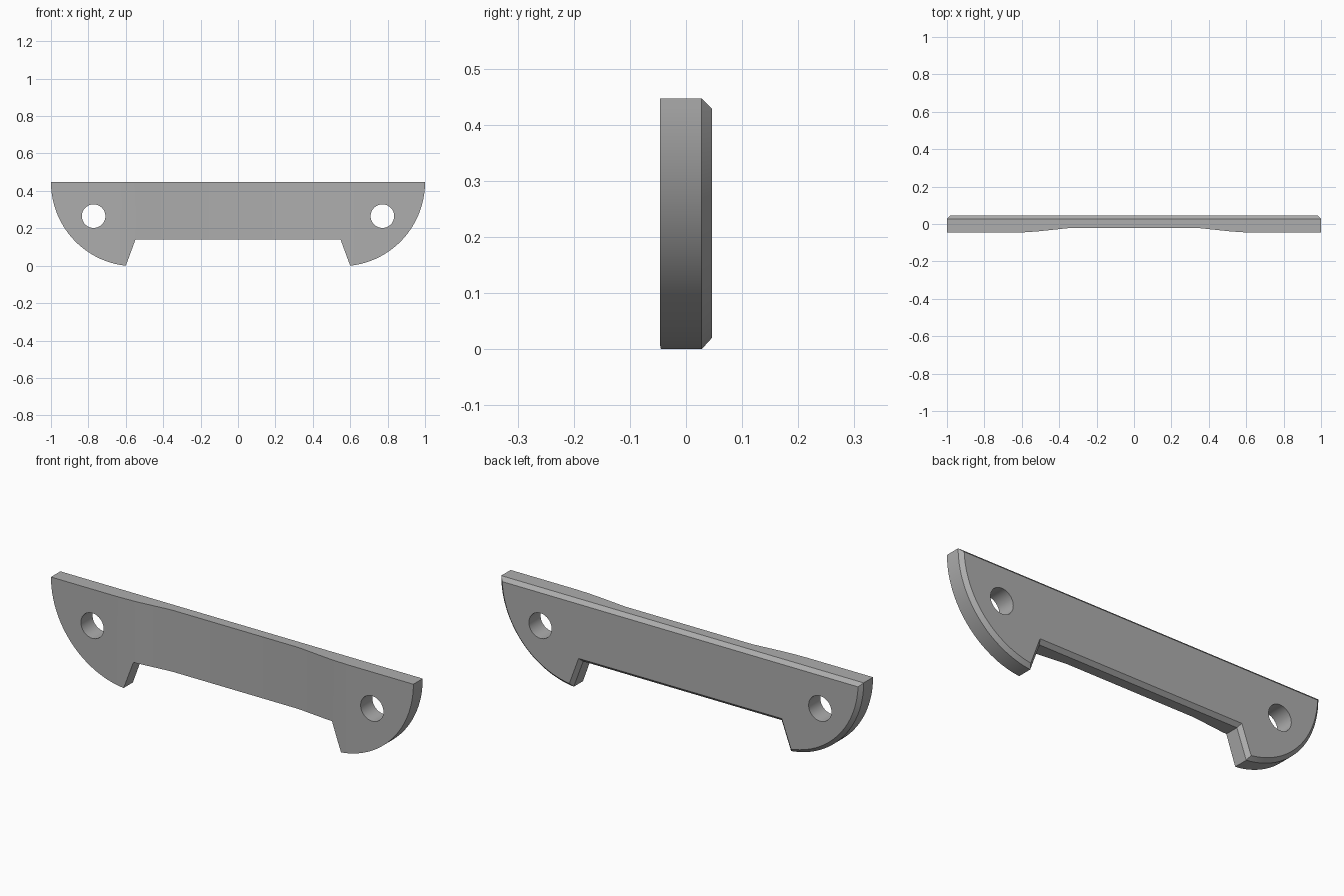
import bpy, bmesh, math
from mathutils import Vector

if "Cube" in bpy.data.objects:
    bpy.data.objects.remove(bpy.data.objects["Cube"])

grey = bpy.data.materials.new("plain grey")
grey.use_nodes = True
colour = (0.42, 0.42, 0.42, 1)
grey.diffuse_color = colour
grey.node_tree.nodes["Principled BSDF"].inputs["Base Color"].default_value = colour

FRONT, BACK, CHAMFER, HEIGHT = -0.046, 0.046, 0.018, 0.447


def loft(name, rings):
    """Closed solid through matching rings of points."""
    bm = bmesh.new()
    loops = [[bm.verts.new(p) for p in ring] for ring in rings]
    n = len(loops[0])
    for a, b in zip(loops, loops[1:]):
        for i in range(n):
            j = (i + 1) % n
            bm.faces.new((a[i], a[j], b[j], b[i]))
    bm.faces.new(loops[0])
    bm.faces.new(loops[-1])
    bmesh.ops.recalc_face_normals(bm, faces=bm.faces)
    mesh = bpy.data.meshes.new(name)
    bm.to_mesh(mesh)
    bm.free()
    ob = bpy.data.objects.new(name, mesh)
    bpy.context.collection.objects.link(ob)
    mesh.materials.append(grey)
    return ob


def inset(points, d):
    """Move every edge of an anticlockwise outline inwards by d."""
    result = []
    for i, p in enumerate(points):
        a = (p - points[i - 1]).normalized()
        b = (points[(i + 1) % len(points)] - p).normalized()
        na, nb = Vector((-a.y, a.x)), Vector((-b.y, b.x))
        result.append(p + (na + nb) * d / (1 + na.dot(nb)))
    return result


def mirrored(half):
    """Complete a right half outline with its mirror image."""
    return half + [Vector((-p.x, p.y)) for p in reversed(half)]


# Outline: notch, leg tip, quarter-round end, flat top
half = [Vector((0.548, 0.142))]
steps = 32
start = math.radians(-84)
for i in range(steps + 1):
    t = start * (1 - i / steps)
    half.append(Vector((0.553 + HEIGHT * math.cos(t), HEIGHT + HEIGHT * math.sin(t))))
outline = mirrored(half)
low = min(p.y for p in outline)
for p in outline:
    p.y = (p.y - low) * HEIGHT / (HEIGHT - low)

# Plate with a chamfered back rim
plate = loft("plate", [
    [(p.x, FRONT, p.y) for p in outline],
    [(p.x, BACK - CHAMFER, p.y) for p in outline],
    [(p.x, BACK, p.y) for p in inset(outline, CHAMFER)],
])

# Cutter for the shallow recess across the front
ramp = [Vector(p) for p in ((0.64, -0.2), (0.64, FRONT), (0.58, -0.044),
                            (0.52, -0.040), (0.35, -0.022))]
profile = mirrored(ramp)
cutters = [loft("recess_cutter", [[(p.x, p.y, z) for p in profile] for z in (-0.2, 0.8)])]

# Cutters for the two screw holes
for side in (-1, 1):
    angles = [math.tau * i / 40 for i in range(40)]
    cutters.append(loft("hole_cutter", [
        [(side * 0.772 + 0.063 * math.cos(a), y, 0.265 + 0.063 * math.sin(a)) for a in angles]
        for y in (-0.3, 0.3)]))

bpy.ops.object.select_all(action="DESELECT")
bpy.context.view_layer.objects.active = plate
plate.select_set(True)
for cutter in cutters:
    cutter.hide_render = True
    mod = plate.modifiers.new("cut", "BOOLEAN")
    mod.operation, mod.solver, mod.object = "DIFFERENCE", "EXACT", cutter
    bpy.ops.object.modifier_apply(modifier=mod.name)
    bpy.data.objects.remove(cutter)

bpy.ops.object.shade_smooth_by_angle(angle=math.radians(30))
